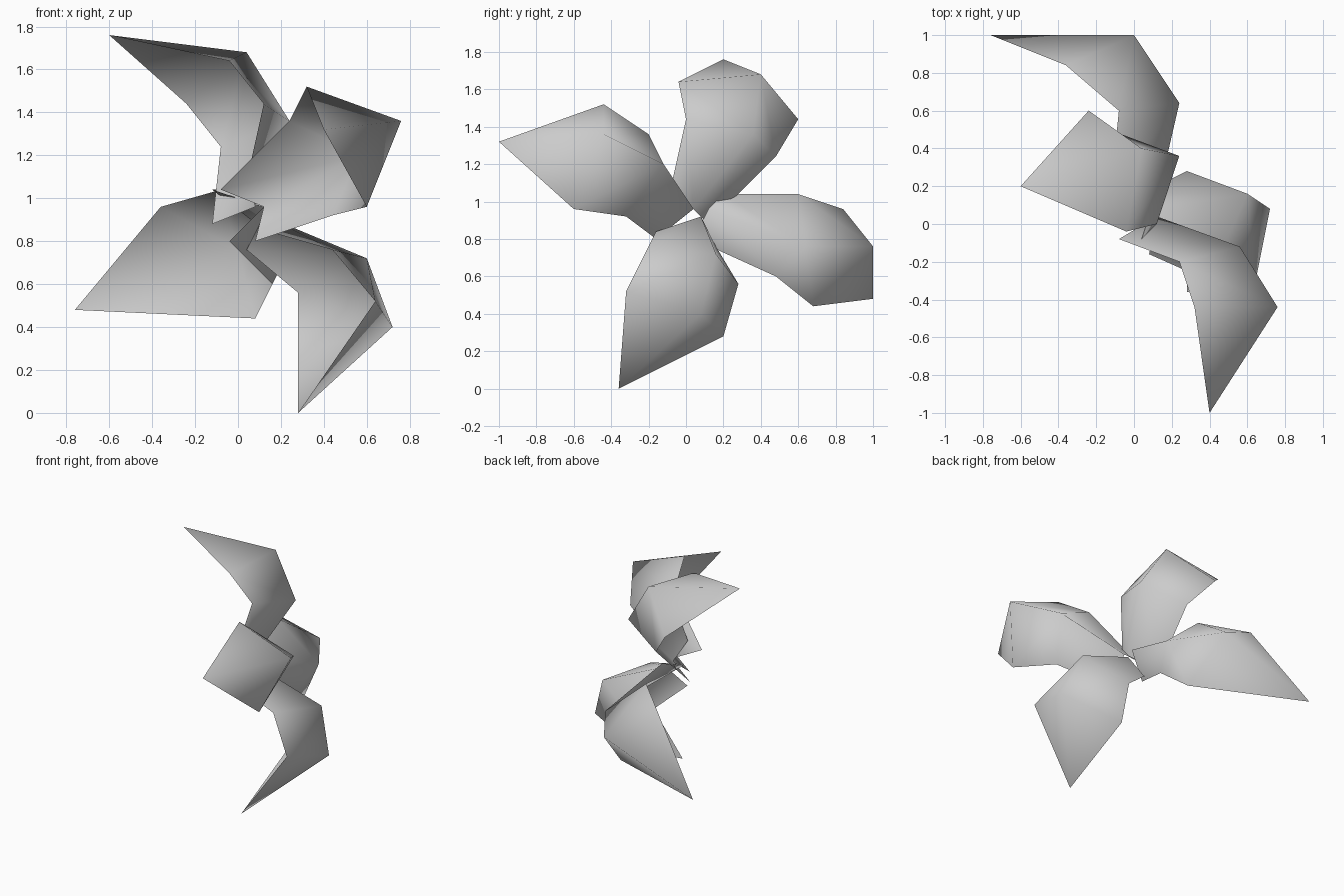
import bpy
import bmesh
from mathutils import Vector

default_cube = bpy.data.objects.get("Cube")
if default_cube:
    bpy.data.objects.remove(default_cube, do_unlink=True)

GRID = 0.04  # size of one modelling step

# One plain grey for the whole flower
grey = bpy.data.materials.new("soft_grey")
grey.use_nodes = True
colour = (0.6, 0.6, 0.6, 1.0)
grey.diffuse_color = colour
grey.node_tree.nodes["Principled BSDF"].inputs["Base Color"].default_value = colour


def make_petal(name, left, ridge, right, tip):
    """Cupped petal: two edge paths and a raised ridge, run from base to tip."""
    bm = bmesh.new()

    def place(point):
        return bm.verts.new(Vector(point) * GRID)

    left_row, ridge_row, right_row = ([place(p) for p in row] for row in (left, ridge, right))
    end = place(tip)

    # Each half is a strip of quads closed by a triangle at the tip
    for first, second in ((left_row, ridge_row), (ridge_row, right_row)):
        for i in range(len(first) - 1):
            bm.faces.new((first[i], second[i], second[i + 1], first[i + 1]))
        bm.faces.new((first[-1], second[-1], end))

    # Turn the outer side of the cup towards the ridge
    bm.normal_update()
    facing = sum((face.normal.x for face in bm.faces))
    if facing < 0:
        bmesh.ops.reverse_faces(bm, faces=bm.faces[:])
    for face in bm.faces:
        face.smooth = True

    mesh = bpy.data.meshes.new(name)
    bm.to_mesh(mesh)
    bm.free()
    mesh.materials.append(grey)
    petal = bpy.data.objects.new(name, mesh)
    bpy.context.collection.objects.link(petal)
    return petal


# Petal reaching up
make_petal(
    "upper_petal",
    left=[(-3, 3, 22), (-2, 12, 31), (-6, 15, 36)],
    ridge=[(2, 1, 24), (6, 9, 34), (1, 10, 42)],
    right=[(1, -2, 27), (3, 0, 36), (-1, -1, 41)],
    tip=(-15, 5, 44),
)

# Petal reaching forward
make_petal(
    "front_petal",
    left=[(-2, -2, 26), (6, -5, 34), (8, -11, 38)],
    ridge=[(3, 1, 24), (14, -3, 30), (19, -11, 34)],
    right=[(2, -4, 20), (11, -8, 23), (15, -15, 24)],
    tip=(10, -25, 33),
)

# Petal hanging down
make_petal(
    "lower_petal",
    left=[(1, 4, 19), (7, 7, 14), (7, 5, 7)],
    ridge=[(3, 2, 23), (15, 4, 18), (18, 2, 10)],
    right=[(4, -4, 21), (11, -5, 19), (16, -8, 13)],
    tip=(7, -9, 0),
)

# Petal reaching back
make_petal(
    "back_petal",
    left=[(-3, 5, 26), (-2, 15, 26), (-9, 21, 24)],
    ridge=[(3, 3, 24), (6, 16, 19), (0, 25, 19)],
    right=[(-1, 1, 20), (4, 12, 15), (2, 17, 11)],
    tip=(-19, 25, 12),
)
